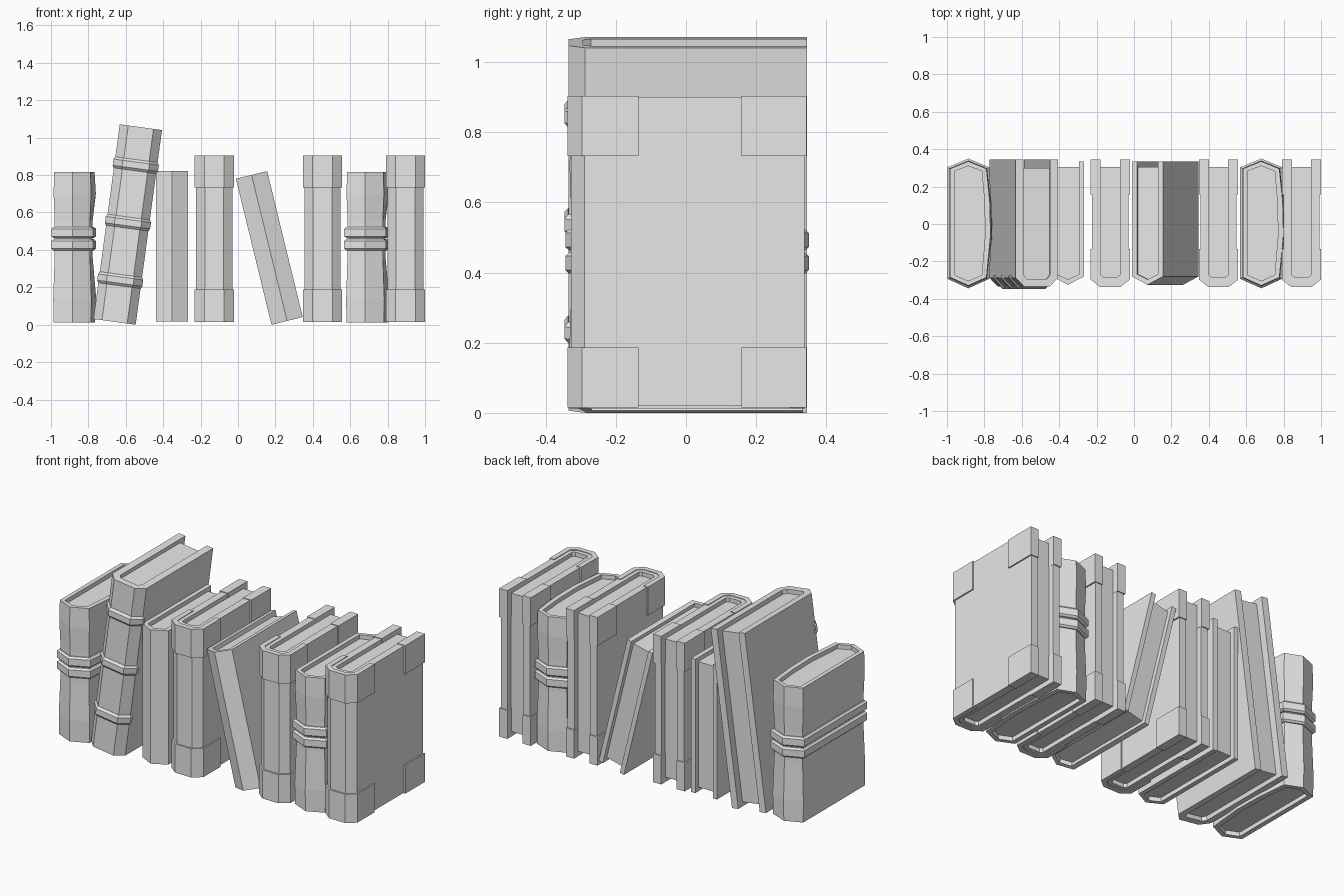
import bpy, bmesh
from math import radians
from mathutils import Matrix

cube = bpy.data.objects.get("Cube")
if cube:
    bpy.data.objects.remove(cube, do_unlink=True)

grey = bpy.data.materials.new("plain grey")
grey.use_nodes = True
grey.diffuse_color = (0.8, 0.8, 0.8, 1)
grey.node_tree.nodes["Principled BSDF"].inputs["Base Color"].default_value = (0.8, 0.8, 0.8, 1)


def loft(name, rings, place):
    """Skin a stack of (outline, z) rings and cap both ends."""
    bm = bmesh.new()
    loops = [[bm.verts.new((x, y, z)) for x, y in outline] for outline, z in rings]
    for a, b in zip(loops, loops[1:]):
        for i in range(len(a)):
            j = (i + 1) % len(a)
            bm.faces.new((a[i], a[j], b[j], b[i]))
    bm.faces.new(loops[0][::-1])
    bm.faces.new(loops[-1])
    bmesh.ops.recalc_face_normals(bm, faces=bm.faces)
    mesh = bpy.data.meshes.new(name)
    bm.to_mesh(mesh)
    bm.free()
    mesh.materials.append(grey)
    obj = bpy.data.objects.new(name, mesh)
    obj.matrix_world = place
    bpy.context.collection.objects.link(obj)
    return obj


def prism(name, outline, z0, z1, place):
    return loft(name, [(outline, z0), (outline, z1)], place)


def spine_line(w, flat, corner, front, back):
    """Open outline running round the spine; flat = 0 gives a pointed spine."""
    left = [(-w, back), (-w, corner), (-flat, front)]
    right = [(w, corner), (w, back)]
    return left + ([(flat, front)] if flat else []) + right


def shell(w, flat, corner, front, back, t):
    """U-shaped outline with wall thickness t."""
    inner = spine_line(w - t, max(flat - t * 0.3, 0), corner + t * 0.4, front + t, back)
    return spine_line(w, flat, corner, front, back) + inner[::-1]


def book(name, place, w, flat, corner, front, back, t, z0, z1, page_back=0.305):
    """Cover with a recessed block of pages."""
    prism(name + "_cover", shell(w, flat, corner, front, back, t), z0, z1, place)
    pages = spine_line(w - t, max(flat - t * 0.3, 0), corner + t * 0.4, front + t, page_back)
    prism(name + "_pages", pages, z0 + 0.025, z1 - 0.025, place)


def place_at(x, z=0.0, lean=0.0):
    return Matrix.Translation((x, 0, z)) @ Matrix.Rotation(radians(lean), 4, 'Y')


# Books with reinforced corners
def cornered_book(name, x):
    place = place_at(x)
    w = 0.097
    book(name, place, w, 0.05, -0.29, -0.328, 0.338, 0.045, 0.02, 0.9)
    for level, z0, z1 in (("lower", 0.015, 0.187), ("upper", 0.733, 0.904)):
        # Spine cap with a small bevel on the edge facing the middle
        cap = shell(w + 0.008, 0.053, -0.297, -0.338, -0.135, 0.03)
        prism(f"{name}_{level}_spine_cap", cap, z0, z1, place)
        for side, s in (("left", 1), ("right", -1)):
            a, b = s * (w - 0.046), s * (w + 0.008)
            plate = [(a, 0.158), (b, 0.158), (b, 0.344), (a, 0.344)]
            prism(f"{name}_{level}_{side}_corner", plate, z0, z1, place)


for number, x in enumerate((-0.127, 0.452, 0.895), 1):
    cornered_book(f"cornered_book_{number}", x)

# Thin books with pointed spines, one upright and one leaning
for name, place in (("upright_thin_book", place_at(-0.353, 0.018)),
                    ("leaning_thin_book", place_at(0.2625, 0.0205, -13.7))):
    book(name, place, 0.086, 0, -0.28, -0.325, 0.333, 0.028, 0, 0.803)

# Tall leaning book with raised spine bands
tall = place_at(-0.66, 0.0155, 7.7)
book("tall_book", tall, 0.114, 0.068, -0.288, -0.335, 0.345, 0.042, 0, 1.05, 0.3)
for number, z in enumerate((0.225, 0.535, 0.845), 1):
    low = shell(0.115, 0.069, -0.288, -0.336, -0.275, 0.03)
    high = shell(0.122, 0.072, -0.293, -0.347, -0.275, 0.037)
    loft(f"tall_book_band_{number}",
         [(low, z - 0.03), (high, z - 0.017), (high, z + 0.017), (low, z + 0.03)], tall)


# Soft wrapped books tied with two straps
def wrap_outline(grow=0.0, bulge=0.02):
    w = 0.1 + grow
    return [(-w, -0.287 - grow / 2), (0, -0.332 - grow), (w, -0.287 - grow / 2),
            (w + bulge, -0.06), (w + bulge * 0.8, 0.12), (w, 0.297 + grow / 2),
            (0, 0.338 + grow), (-w, 0.297 + grow / 2)]


def wrapped_book(name, x):
    place = place_at(x)
    inner = wrap_outline(-0.028, 0.018)
    stations = [(0.012, 0, 0.022), (0.14, 0.002, 0.026), (0.37, -0.006, 0.014),
                (0.55, -0.006, 0.014), (0.7, 0, 0.026), (0.817, -0.003, 0.022)]
    body = [(wrap_outline(g, b), z) for z, g, b in stations]
    loft(name + "_body", [(inner, 0.037), (inner, 0.012)] + body
         + [(inner, 0.817), (inner, 0.792)], place)
    for part, z in (("lower", 0.427), ("upper", 0.493)):
        low, high = wrap_outline(0.001, 0.014), wrap_outline(0.012, 0.014)
        loft(f"{name}_{part}_strap", [(low, z - 0.03), (high, z - 0.02),
                                      (high, z + 0.02), (low, z + 0.03)], place)


wrapped_book("wrapped_book_1", -0.886)
wrapped_book("wrapped_book_2", 0.68)
